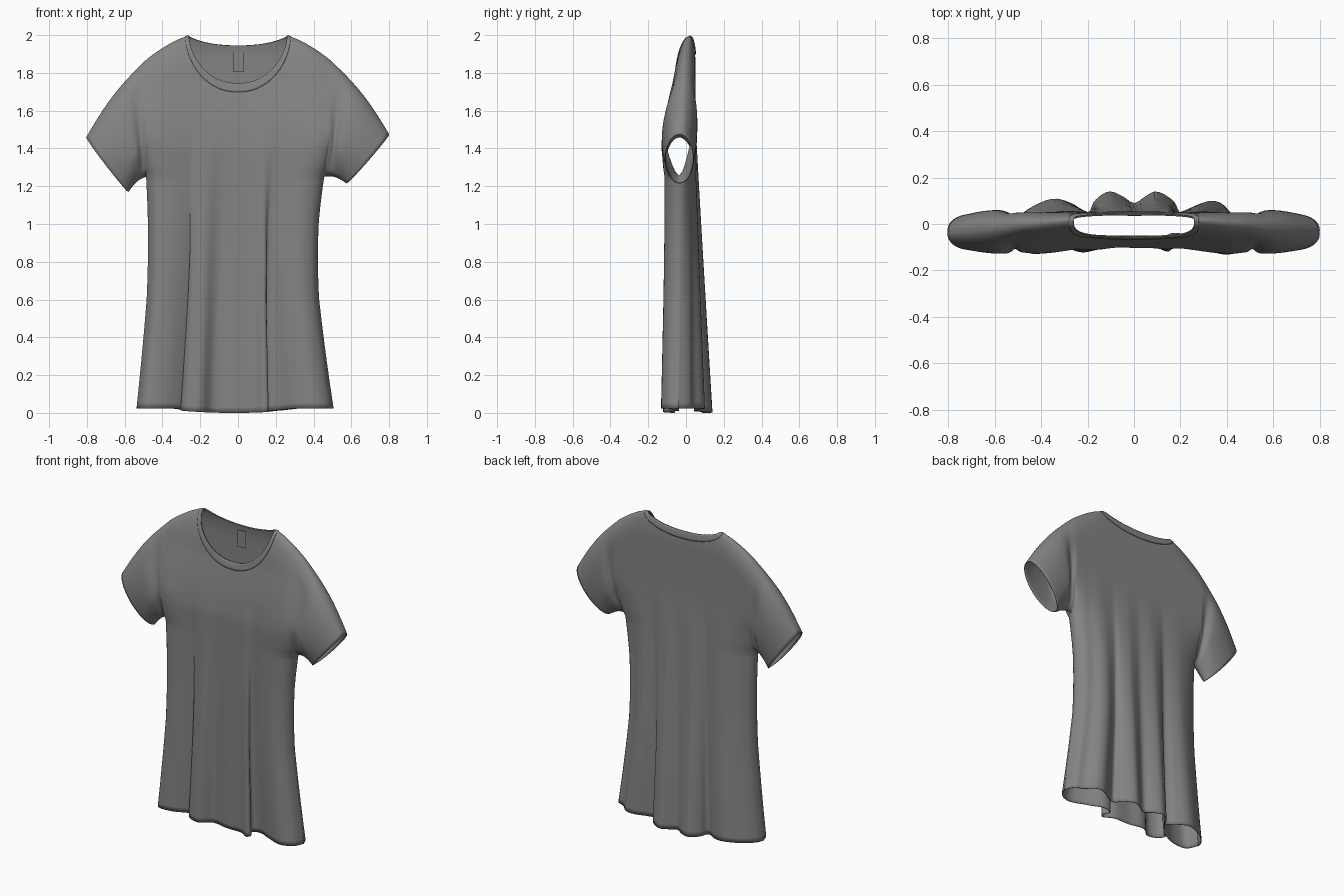
import bpy, bmesh, math
from mathutils import Vector

if "Cube" in bpy.data.objects:
    bpy.data.objects.remove(bpy.data.objects["Cube"])

PIT = 1.25            # height of the underarm
NECK, HALF = 0.26, 0.48
SN = NECK / HALF
cloth = bpy.data.materials.new('dark_grey_cloth')
cloth.diffuse_color = (.23, .23, .23, 1)
cloth.use_nodes = True
cloth.node_tree.nodes["Principled BSDF"].inputs["Base Color"].default_value = cloth.diffuse_color


def interp(table, z):
    for (a, va), (b, vb) in zip(table, table[1:]):
        if z <= b:
            return va + (vb - va) * max(0, (z - a) / (b - a))
    return table[-1][1]


def smooth_path(pts, per=16):
    """Smooth curve through points, sampled by fraction of its length."""
    p = [Vector(q) for q in [pts[0]] + pts + [pts[-1]]]
    out = []
    for i in range(1, len(p) - 2):
        a, b, c, d = p[i - 1:i + 3]
        for k in range(per):
            t = k / per
            out.append(0.5 * (2 * b + (c - a) * t + (2 * a - 5 * b + 4 * c - d) * t * t
                              + (3 * b - a - 3 * c + d) * t ** 3))
    out.append(p[-1])
    run = [0]
    for a, b in zip(out, out[1:]):
        run.append(run[-1] + (b - a).length)

    def at(f):
        s = f * run[-1]
        for i in range(len(out) - 1):
            if s <= run[i + 1]:
                return out[i].lerp(out[i + 1], (s - run[i]) / max(run[i + 1] - run[i], 1e-9))
        return out[-1]
    return at


# Folded hem lines (x, y)
HEM = {
    'front': smooth_path([(-.54, -.04), (-.5, -.115), (-.4, -.115), (-.32, -.08), (-.27, -.045), (-.305, -.07),
                          (-.27, -.11), (-.2, -.12), (-.13, -.065), (-.03, -.08), (.08, -.085), (.14, -.12),
                          (.165, -.1), (.14, -.055), (.2, -.045), (.3, -.1), (.4, -.133), (.48, -.1), (.51, -.04)]),
    'back': smooth_path([(-.54, -.04), (-.52, .01), (-.45, .07), (-.35, .11), (-.27, .09), (-.2, .05), (-.17, .1),
                         (-.11, .14), (-.05, .12), (0, .09), (.05, .12), (.1, .14), (.17, .1), (.2, .05), (.25, .065),
                         (.32, .1), (.38, .09), (.43, .04), (.48, .02), (.51, -.04)]),
}
LEFT = [(0, -.38), (.6, -.40), (1.0, -.445), (PIT, -.475), (1.45, -HALF)]
RIGHT = [(0, .28), (.6, .31), (1.0, .385), (PIT, .445), (1.45, HALF)]


def shoulder(x):
    t = max(0, (abs(x) - NECK) / (HALF - NECK))
    return 1.995 - 0.12 * t ** 1.4


def neck_z(side, q):
    r = max(0, 1 - abs(q) ** 2.2)
    return 1.995 - (0.25 * r ** 0.6 if side == 'front' else 0.05 * r ** 0.8)


def depth(side, x, z, s=0):
    """Cloth depth before folds: rounded over the shoulders, closed at the side seams."""
    out = min(1, abs(x) / .42) ** 2
    edge, rad = (.05, .15)
    if side == 'front':
        edge = interp([(1.4, -.105 - .032 * out), (1.75, -.066 - .03 * out)], z)
        rad = .5
    d = min(1, max(0, shoulder(x) - z) / rad)
    ys = .02 - .1 * max(0, abs(x) - NECK)
    y = ys + (edge - ys) * math.sqrt(max(0, 1 - (1 - d) ** 2))
    g = max(0, 1 - abs(s) ** 3.5) ** (1 / 2.5)
    close = 1 - math.sqrt(min(1, max(0, (z - PIT) / .22)))
    return -.035 + (y + .035) * (1 - close * (1 - g))


def make_object(name, bm, thickness, offset=-1):
    bmesh.ops.remove_doubles(bm, verts=bm.verts, dist=0.0005)
    bmesh.ops.recalc_face_normals(bm, faces=bm.faces)
    me = bpy.data.meshes.new(name)
    bm.to_mesh(me)
    bm.free()
    me.materials.append(cloth)
    ob = bpy.data.objects.new(name, me)
    bpy.context.collection.objects.link(ob)
    for f in me.polygons:
        f.use_smooth = True
    if thickness:
        m = ob.modifiers.new('thickness', 'SOLIDIFY')
        m.thickness, m.offset = thickness, offset
    return ob


def grid_faces(bm, rows, wrap=False):
    for a, b in zip(rows, rows[1:]):
        n = len(a)
        for i in range(n if wrap else n - 1):
            j = (i + 1) % n
            bm.faces.new([a[i], a[j], b[j], b[i]])


# Shirt body: front and back panels meeting at the shoulders and side seams
NS, NM, K, N = 18, 56, 40, 70
side_s = [SN + (1 - SN) * math.sin(math.pi / 2 * i / NS) for i in range(1, NS + 1)]
mid_s = [SN * math.sin(math.pi / 2 * (2 * i / NM - 1)) for i in range(NM + 1)]
cols = [-s for s in reversed(side_s)] + mid_s + side_s
bm = bmesh.new()
panels = {}
for side in ('front', 'back'):
    rows = []
    for r in range(N + 1):
        row = []
        for s in cols:
            top = neck_z(side, s / SN) if abs(s) < SN - 1e-6 else shoulder(s * HALF)
            low = .024 * min(1, abs(s) * 1.6) ** 2
            if r <= K:
                z = low + (PIT - low) * r / K
            else:
                z = PIT + (top - PIT) * math.sin(math.pi / 2 * (r - K) / (N - K))
            lo, hi = interp(LEFT, z), interp(RIGHT, z)
            x = lo + (hi - lo) * (s + 1) / 2
            # keep the right-hand front fold hanging straight
            shift = interp([(0, .1), (.8, .075), (1.1, .045), (1.5, 0)], z) * (1 - s * s) ** 2
            x += shift * math.exp(-((s - .3) / .35) ** 2)
            y = depth(side, x, z, s)
            w = max(0, 1 - z / 1.55) ** 1.05
            p = Vector((x, y)).lerp(HEM[side]((s + 1) / 2), w)
            row.append(bm.verts.new((p.x, p.y, z)))
        rows.append(row)
    grid_faces(bm, rows)
    panels[side] = rows

# Short sleeves, lofted from each armhole to its cuff, creased beside the body
M = 22
for sx, col, tip, under in ((-1, 0, (-.803, 1.46), (-.58, 1.17)), (1, -1, (.8, 1.475), (.575, 1.215))):
    front = [panels['front'][r][col] for r in range(K, N + 1)]
    back = [panels['back'][r][col] for r in range(K, N + 1)]
    loop = front + back[::-1][1:-1]
    n = N - K
    rings = [loop]
    for k in range(1, M + 1):
        t = k / M
        ring = []
        for i, v in enumerate(loop):
            f = i / n if i <= n else 2 - i / n
            sgn = -1 if i <= n else 1
            h = (1 - math.cos(math.pi * f)) / 2
            arc = math.sin(math.pi * f)
            end = Vector((under[0] + (tip[0] - under[0]) * h + sx * .012 * arc,
                          -.035 + sgn * .077 * arc,
                          under[1] + (tip[1] - under[1]) * h))
            p = v.co.lerp(end, t)
            swell = math.sin(math.pi * t)
            p.y += sgn * (.026 if sgn < 0 else .014) * arc * swell
            p.y -= sgn * .03 * arc * (1 - h) * math.exp(-((t - .22) / .12) ** 2)
            p += Vector((sx * .015, 0, .018)) * h * h * swell
            p.z += .015 * (1 - h) ** 3 * swell
            ring.append(bm.verts.new(p))
        rings.append(ring)
    grid_faces(bm, rings, wrap=True)
make_object('shirt_body', bm, .005)

# Ribbed neckband lying on the cloth, narrowing over the shoulders
bm = bmesh.new()
band = [[] for _ in range(5)]
COUNT = 96
for i in range(COUNT):
    a = 2 * math.pi * i / COUNT
    q, side = math.cos(a), ('front' if math.sin(a) <= 0 else 'back')
    lift = (-.003 if side == 'front' else .003) * min(1, abs(math.sin(a)) * 3)
    for k, row in enumerate(band):
        o = .047 * k / 4
        x = q * (NECK + o * .4)
        z = min(neck_z(side, q) - o * abs(math.sin(a)) ** .7, shoulder(x) + .001)
        row.append(bm.verts.new((x, depth(side, x, z) + lift, z)))
grid_faces(bm, band, wrap=True)
make_object('neckband', bm, .005, 0)

# Small blank tag inside the back of the neck
bm = bmesh.new()
bmesh.ops.create_cube(bm, size=1)
for v in bm.verts:
    v.co = Vector((v.co.x * .06 + .003, v.co.y * .004 + .036, v.co.z * .11 + 1.86))
tag = make_object('neck_tag', bm, 0)
for f in tag.data.polygons:
    f.use_smooth = False
